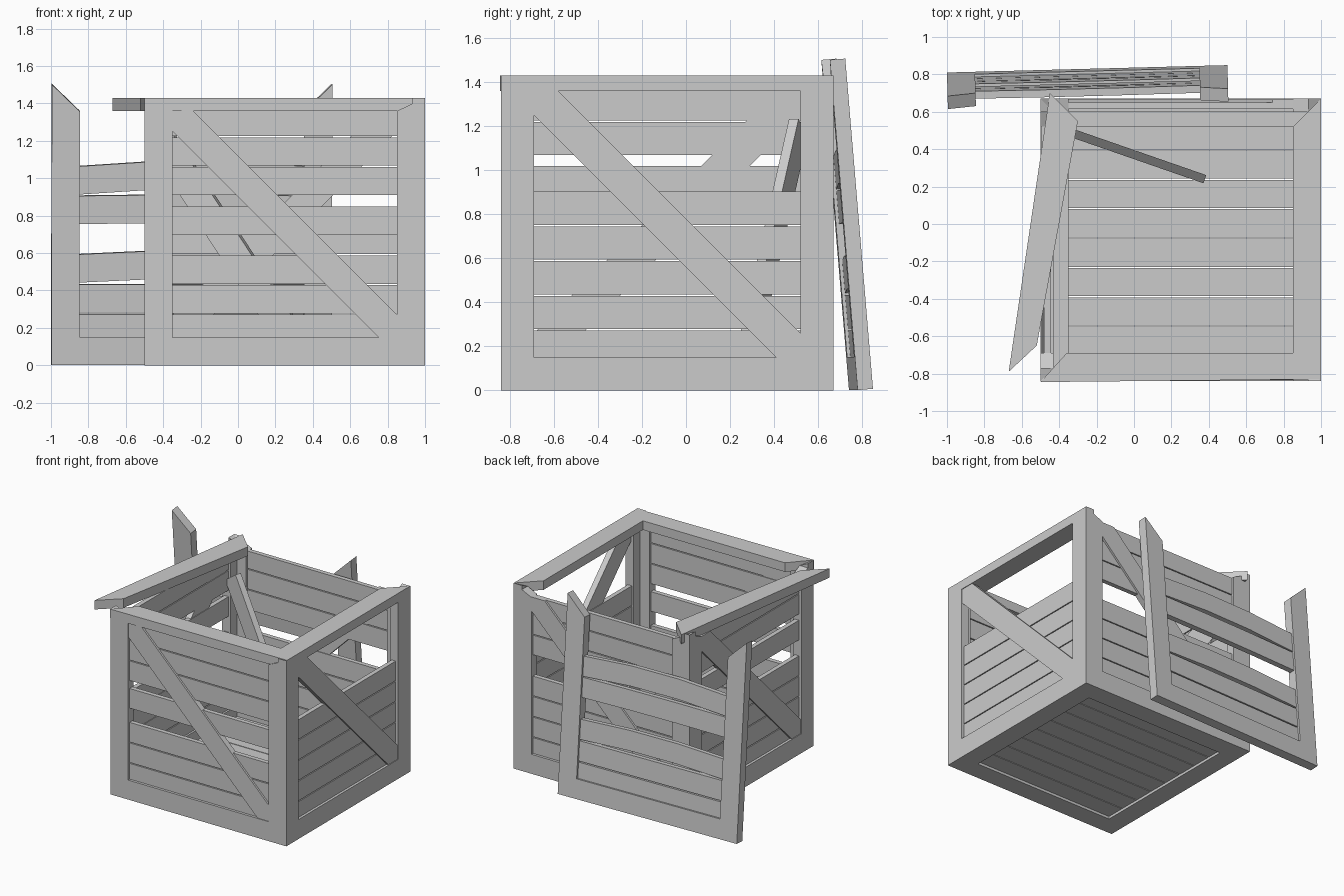
import bpy, bmesh, math
from mathutils import Matrix, Vector

if "Cube" in bpy.data.objects:
    bpy.data.objects.remove(bpy.data.objects["Cube"])


def prism(name, poly, d0, d1, m=Matrix()):
    """Extrude an (x, z) outline from y=d0 to y=d1, then place it with m."""
    bm = bmesh.new()
    a = [bm.verts.new(m @ Vector((x, d0, z))) for x, z in poly]
    b = [bm.verts.new(m @ Vector((x, d1, z))) for x, z in poly]
    n = len(poly)
    bm.faces.new(a)
    bm.faces.new(b[::-1])
    for i in range(n):
        j = (i + 1) % n
        bm.faces.new((a[i], b[i], b[j], a[j]))
    bmesh.ops.recalc_face_normals(bm, faces=bm.faces)
    me = bpy.data.meshes.new(name)
    bm.to_mesh(me)
    bm.free()
    ob = bpy.data.objects.new(name, me)
    bpy.context.collection.objects.link(ob)
    return ob


def rect(x0, x1, z0, z1):
    return [(x0, z0), (x1, z0), (x1, z1), (x0, z1)]


def frame(origin, u, d, w=(0, 0, 1)):
    m = Matrix((u, d, w)).transposed().to_4x4()
    m.translation = origin
    return m


W, B, T, H = 1.5, 0.15, 0.07, 1.36   # crate width, beam width and thickness, wall height
PITCH, SLAT = 0.158, 0.151
slot = [0.12 + PITCH * i for i in range(8)]

# Four walls, seen from outside: (placement, width, slat heights)
D = 1.51
walls = {
    "front": (frame((-0.5, -0.84, 0), (1, 0, 0), (0, 1, 0)), W,
              slot[:3] + [0.697] + slot[5:]),
    "right": (frame((1, -0.84, 0), (0, 1, 0), (-1, 0, 0)), D, slot[:5]),
    "back": (frame((1, 0.67, 0), (-1, 0, 0), (0, -1, 0)), W,
             slot[:4] + slot[5:]),
    "left": (frame((-0.5, 0.67, 0), (0, -1, 0), (1, 0, 0)), D,
             slot[:4] + [0.868] + slot[6:]),
}
brace = [(B, 1.25), (B, H), (0.26, H), (H, 0.26), (H, B), (1.25, B)]
for side, (m, w, heights) in walls.items():
    # posts pair up into L-shaped corners with slanted tops
    prism(side + "_left_post", [(0, 0), (B, 0), (B, H), (0, H + T)], 0, T, m)
    prism(side + "_right_post", [(w, 0), (w - B, 0), (w - B, H), (w, H + T)], 0, T, m)
    prism(side + "_bottom_rail", rect(B, w - B, 0, B), 0, T, m)
    prism(side + "_floor_rim", rect(T, w - T, 0, T), 0, B, m)
    prism(side + "_brace", brace, 0.005, 0.05, m)
    for z in heights:
        prism(side + "_slat", rect(B - 0.03, w - B + 0.03, z, min(z + SLAT, H)),
              0.02, 0.055, m)

# Floor boards running left to right
for i in range(9):
    y = -0.70 + 0.157 * i
    prism("floor_board", rect(-0.38, 0.87, 0.02, 0.055), y, min(y + SLAT, 0.53))

# Mitred top rails (outlines in plan), the back one knocked loose onto the left wall
flat = frame((0, 0, H), (1, 0, 0), (0, 0, 1), (0, 1, 0))
prism("front_top_rail", [(-0.5, -0.845), (1, -0.83), (0.85, -0.69), (-0.36, -0.69)], 0, T, flat)
prism("right_top_rail", [(1, -0.835), (1, 0.67), (0.85, 0.52), (0.85, -0.69)], 0, T, flat)
prism("loose_top_rail", [(-0.67, -0.79), (-0.45, 0.70), (-0.30, 0.55), (-0.52, -0.65)], 0, T, flat)

# Lid leaning on the back, its upper rail missing and its slats bowed
lid = (Matrix.Translation((-1, 0.81, 0.007)) @ Matrix.Rotation(math.radians(1.5), 4, 'Z')
       @ Matrix.Rotation(math.radians(4.8), 4, 'X'))
prism("lid_left_post", [(0, 0), (B, B), (B, H), (0, 1.505)], -T, 0, lid)
prism("lid_right_post", [(W, 0), (W - B, B), (W - B, H), (W, 1.505)], -T, 0, lid)
prism("lid_bottom_rail", [(0, 0), (W, 0), (W - B, B), (B, B)], -T, 0, lid)
for z, bow in ((0.12, 0), (0.28, 0), (0.44, 0.02), (0.755, 0.005), (0.912, 0.028)):
    top = z + SLAT
    prism("lid_slat", [(0.12, z), (0.55, z + bow), (0.95, z + bow), (1.38, z),
                       (1.38, top), (0.95, top + bow), (0.55, top + bow), (0.12, top)],
          -0.055, -0.015, lid)

# Broken slat fallen inside, leaning in a corner
top, foot = Vector((-0.40, 0.51, 1.19)), Vector((0.32, 0.26, 0.09))
along = (top - foot).normalized()
norm = along.cross(Vector((0, 0, 1))).normalized()
side = norm.cross(along)
prism("fallen_slat", rect(-SLAT / 2, SLAT / 2, 0, (top - foot).length),
      -0.023, 0.023, frame(foot, side, norm, along))
